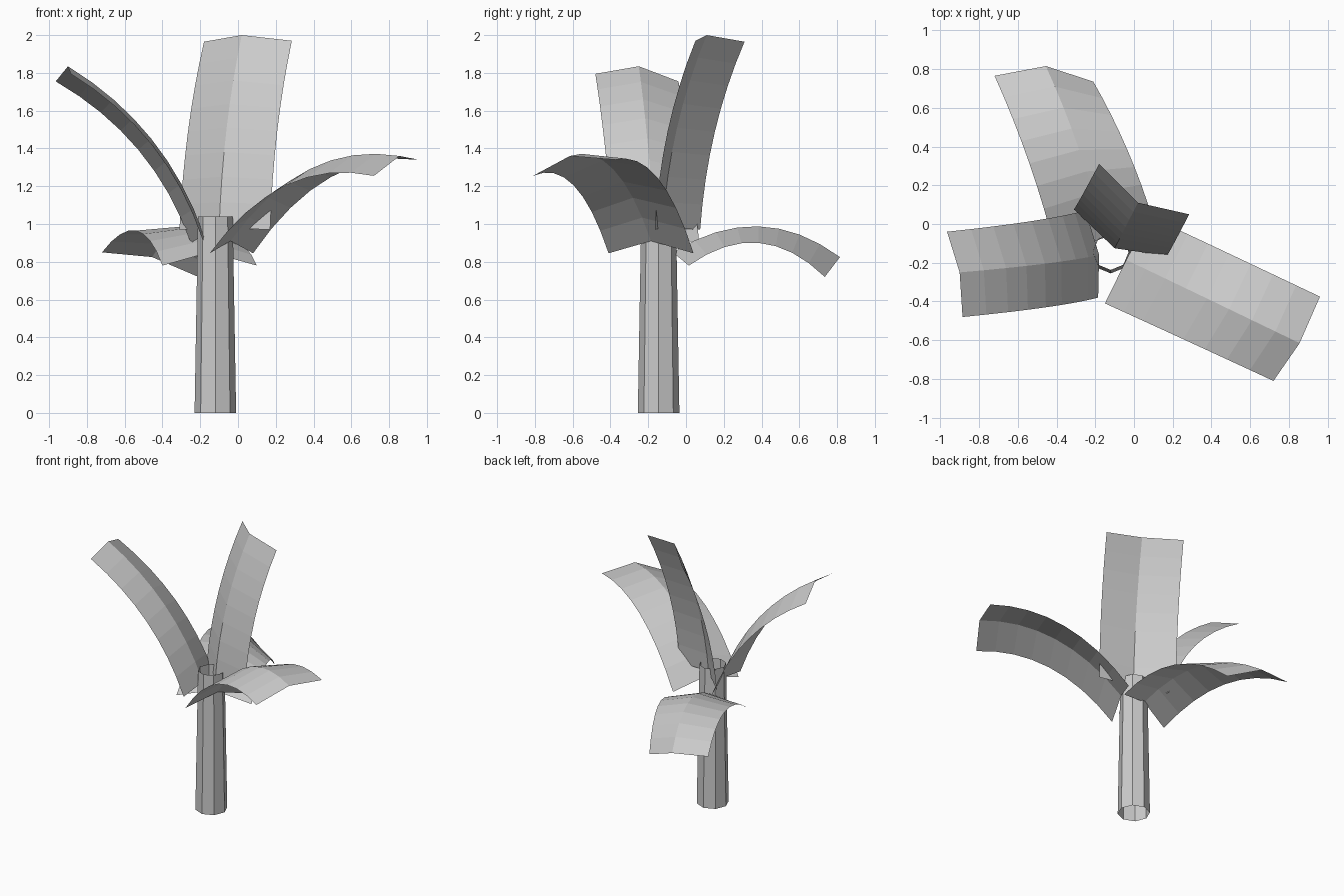
import bpy
import bmesh
import math
from mathutils import Vector

cube = bpy.data.objects.get("Cube")
if cube:
    bpy.data.objects.remove(cube, do_unlink=True)


def make_material(name, color):
    mat = bpy.data.materials.new(name)
    mat.use_nodes = True
    mat.diffuse_color = color
    mat.node_tree.nodes["Principled BSDF"].inputs["Base Color"].default_value = color
    return mat


pale_grey = make_material("pale grey", (0.6, 0.6, 0.6, 1))


def finish(name, bm):
    mesh = bpy.data.meshes.new(name)
    bm.to_mesh(mesh)
    bm.free()
    mesh.materials.append(pale_grey)
    obj = bpy.data.objects.new(name, mesh)
    bpy.context.collection.objects.link(obj)
    return obj


def make_strip(name, rows, closed=False):
    """Join successive rows of points with flat quads."""
    bm = bmesh.new()
    grid = [[bm.verts.new(p) for p in row] for row in rows]
    count = len(grid[0])
    for low, high in zip(grid, grid[1:]):
        for i in range(count if closed else count - 1):
            j = (i + 1) % count
            bm.faces.new((low[i], low[j], high[j], high[i]))
    return finish(name, bm)


def ring(center, radius, z, sides=8):
    turn = math.tau / sides
    return [Vector((center[0] + radius * math.cos(i * turn),
                    center[1] + radius * math.sin(i * turn), z))
            for i in range(sides)]


def make_leaf(name, base, tip, bulge, segments=8):
    """Sweep a folded edge-ridge-edge section from base to tip along an arch."""
    rows = []
    for k in range(segments + 1):
        t = k / segments
        arch = Vector(bulge) * 4 * t * (1 - t)
        rows.append([Vector(b).lerp(Vector(e), t) + arch
                     for b, e in zip(base, tip)])
    return make_strip(name, rows)


# Open tapered trunk
center = (-0.12, -0.145)
make_strip("trunk", [ring(center, 0.11, 0), ring(center, 0.092, 1.04)], closed=True)

# Four folded leaves, each given as right edge, ridge, left edge
make_leaf("right_leaf",
          base=[(-0.185, -0.38, 0.91), (-0.18, -0.16, 0.94), (-0.25, 0.07, 0.9)],
          tip=[(-0.885, -0.48, 1.795), (-0.9, -0.25, 1.835), (-0.965, -0.04, 1.755)],
          bulge=(0.08, 0, 0.065))

make_leaf("front_left_leaf",
          base=[(-0.15, -0.41, 0.845), (-0.04, -0.185, 0.91), (0.08, 0.04, 0.845)],
          tip=[(0.72, -0.81, 1.255), (0.855, -0.615, 1.36), (0.96, -0.375, 1.34)],
          bulge=(-0.03, 0.015, 0.155))

make_leaf("back_low_leaf",
          base=[(-0.4, -0.16, 0.78), (-0.15, -0.07, 0.85), (0.1, 0.015, 0.78)],
          tip=[(-0.72, 0.765, 0.85), (-0.455, 0.815, 0.825), (-0.21, 0.735, 0.72)],
          bulge=(0.02, 0.01, 0.15))

make_leaf("upright_leaf",
          base=[(-0.31, 0.075, 0.97), (-0.1, -0.125, 0.98), (0.17, -0.165, 0.97)],
          tip=[(-0.18, 0.31, 1.965), (0.02, 0.11, 2), (0.285, 0.05, 1.97)],
          bulge=(-0.02, -0.04, 0.02))
